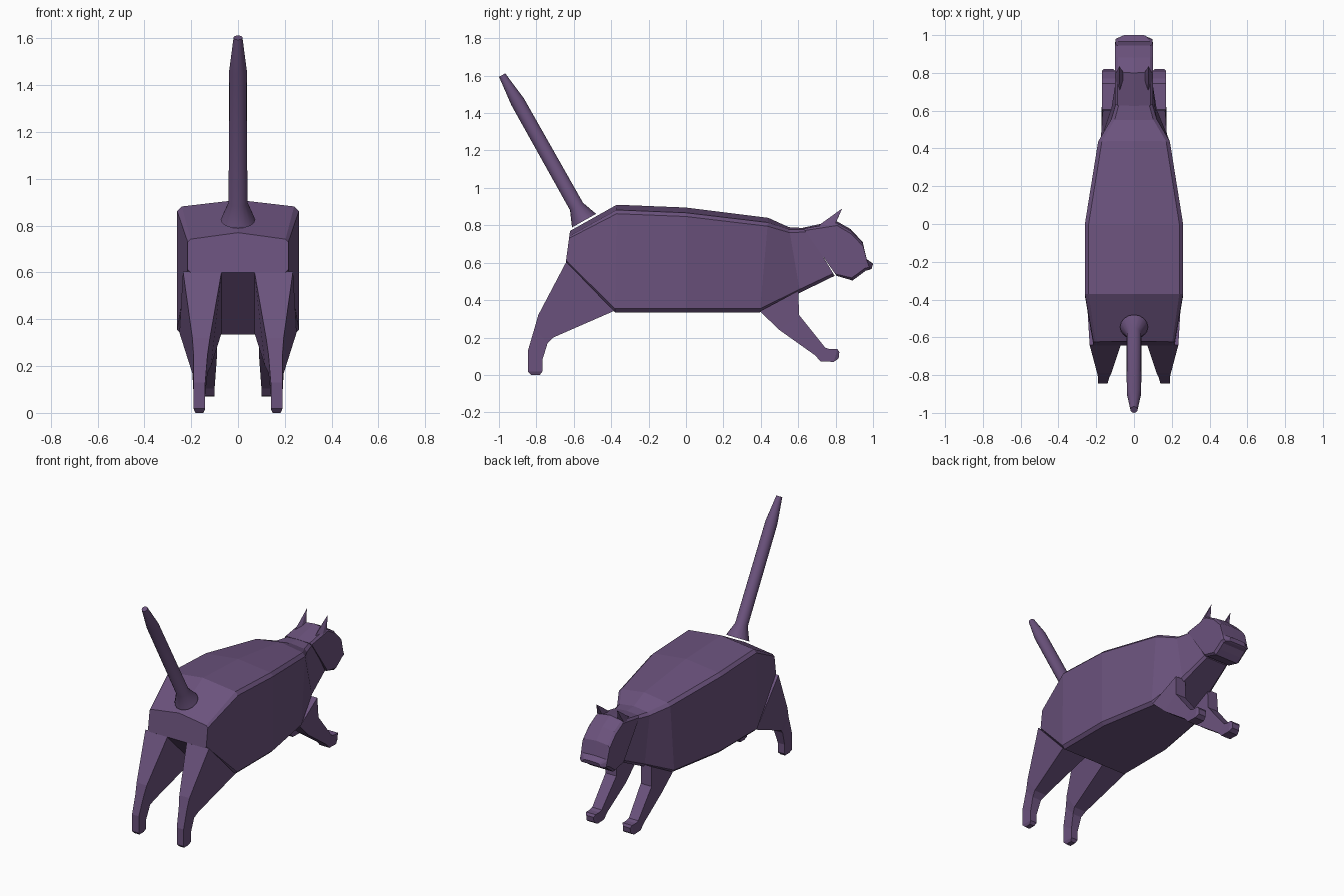
import bpy, bmesh, math
from mathutils import Vector

fur = bpy.data.materials.new("purple fur")
fur.diffuse_color = (0.147, 0.085, 0.205, 1)


def finish(name, bm):
    bmesh.ops.recalc_face_normals(bm, faces=bm.faces[:])
    mesh = bpy.data.meshes.new(name)
    bm.to_mesh(mesh)
    bm.free()
    mesh.materials.append(fur)
    obj = bpy.data.objects.new(name, mesh)
    bpy.context.collection.objects.link(obj)
    return obj


def loft(name, rings):
    """Skin a list of equal-length closed rings and cap both ends."""
    bm = bmesh.new()
    vs = [[bm.verts.new(p) for p in ring] for ring in rings]
    n = len(vs[0])
    for a, b in zip(vs, vs[1:]):
        for i in range(n):
            j = (i + 1) % n
            bm.faces.new((a[i], a[j], b[j], b[i]))
    bm.faces.new(vs[0])
    bm.faces.new(vs[-1])
    return finish(name, bm)


def section(top, bottom, w, crown, chamfer):
    """Crowned, chamfered slice between a top and a bottom (y, z) point."""
    t, b = Vector(top), Vector(bottom)
    h = (t - b).length
    half = [(0, 0), (w - chamfer, crown), (w, crown + chamfer),
            (w, h - chamfer), (w - chamfer, h), (0, h)]
    pts = half + [(-x, d) for x, d in half[-2:0:-1]]
    ring = []
    for x, d in pts:
        p = t.lerp(b, d / h)
        ring.append((x, p.x, p.y))
    return ring


# Body and neck: top point, bottom point, half width, crown, chamfer
body = [
    ((-0.62, 0.77), (-0.643, 0.60), 0.215, 0.028, 0.012),
    ((-0.37, 0.91), (-0.38, 0.335), 0.26, 0.028, 0.02),
    ((0.0, 0.895), (0.0, 0.335), 0.26, 0.028, 0.02),
    ((0.44, 0.84), (0.395, 0.335), 0.19, 0.025, 0.02),
    ((0.55, 0.79), (0.61, 0.44), 0.12, 0.012, 0.018),
    ((0.64, 0.785), (0.795, 0.53), 0.092, 0.008, 0.015),
]
loft("body", [section(*s) for s in body])

# Head, from the slanted neck joint to the nose
head = [
    ((0.625, 0.787), (0.805, 0.53), 0.10, 0.006, 0.012),
    ((0.80, 0.825), (0.89, 0.505), 0.10, 0.012, 0.015),
    ((0.88, 0.78), (0.925, 0.53), 0.10, 0.012, 0.015),
    ((0.945, 0.71), (0.96, 0.557), 0.10, 0.008, 0.015),
    ((0.965, 0.62), (0.983, 0.563), 0.097, 0.004, 0.012),
    ((1.0, 0.595), (0.993, 0.568), 0.06, 0.002, 0.008),
]
loft("head", [section(*s) for s in head])

# Legs: front edge (y, z, inner x, outer x), back edge (same)
hind = [
    ((-0.385, 0.342, 0.07, 0.25), (-0.64, 0.605, 0.07, 0.235)),
    ((-0.71, 0.20, 0.115, 0.205), (-0.79, 0.32, 0.12, 0.195)),
    ((-0.74, 0.17, 0.13, 0.195), (-0.81, 0.25, 0.13, 0.19)),
    ((-0.768, 0.08, 0.14, 0.19), (-0.845, 0.13, 0.14, 0.19)),
    ((-0.768, 0.018, 0.14, 0.19), (-0.845, 0.018, 0.14, 0.19)),
    ((-0.782, 0.0, 0.148, 0.182), (-0.828, 0.0, 0.148, 0.182)),
]
fore = [
    ((0.60, 0.45, 0.09, 0.165), (0.395, 0.34, 0.09, 0.18)),
    ((0.605, 0.32, 0.09, 0.17), (0.50, 0.24, 0.09, 0.172)),
    ((0.745, 0.145, 0.10, 0.17), (0.69, 0.105, 0.10, 0.17)),
    ((0.77, 0.138, 0.10, 0.17), (0.72, 0.072, 0.10, 0.17)),
    ((0.81, 0.138, 0.10, 0.17), (0.79, 0.07, 0.10, 0.17)),
    ((0.82, 0.122, 0.108, 0.162), (0.816, 0.088, 0.108, 0.162)),
]
for side, s in (("right", 1), ("left", -1)):
    for name, leg in (("hind_leg", hind), ("front_leg", fore)):
        rings = []
        for (fy, fz, fi, fo), (by, bz, bi, bo) in leg:
            rings.append([(s * fi, fy, fz), (s * fo, fy, fz),
                          (s * bo, by, bz), (s * bi, by, bz)])
        loft(f"{side}_{name}", rings)

    # Pointed ear leaning forward
    bm = bmesh.new()
    for x, y, z in ((0.075, 0.71, 0.80), (0.10, 0.74, 0.775), (0.10, 0.79, 0.79),
                    (0.055, 0.80, 0.81), (0.055, 0.74, 0.79), (0.077, 0.835, 0.89)):
        bm.verts.new((s * x, y, z))
    bmesh.ops.convex_hull(bm, input=bm.verts[:])
    finish(f"{side}_ear", bm)

# Round tail with flared root and tapered tip
axis = Vector((0, -0.49, 0.87)).normalized()
up = axis.cross(Vector((1, 0, 0)))
rings = []
for y, z, r in ((-0.545, 0.825, 0.074), (-0.585, 0.90, 0.04),
                (-0.90, 1.46, 0.038), (-0.983, 1.603, 0.019)):
    c = Vector((0, y, z))
    rings.append([c + r * (math.cos(a) * Vector((1, 0, 0)) + math.sin(a) * up)
                  for a in (i * math.tau / 16 for i in range(16))])
tail = loft("tail", rings)
bpy.context.view_layer.objects.active = tail
tail.select_set(True)
bpy.ops.object.shade_smooth_by_angle(angle=math.radians(25))
